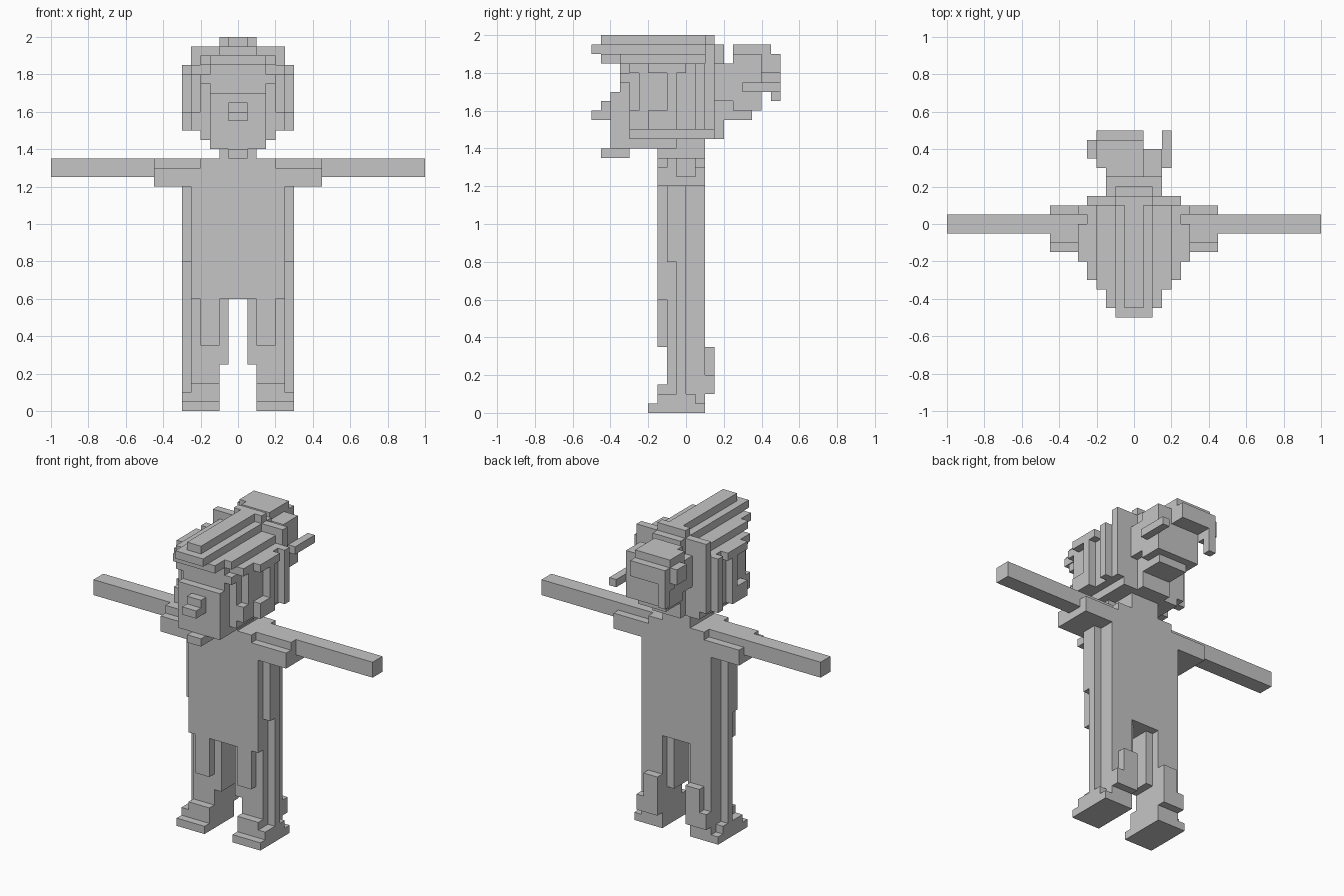
import bpy
import bmesh
import math
from mathutils import Vector

cube = bpy.data.objects.get("Cube")
if cube:
    bpy.data.objects.remove(cube, do_unlink=True)

UNIT = 0.05  # edge length of one block

grey = bpy.data.materials.new("plain_grey")
grey.use_nodes = True
colour = (0.56, 0.56, 0.56, 1)
grey.diffuse_color = colour
grey.node_tree.nodes["Principled BSDF"].inputs["Base Color"].default_value = colour


def span(across, deep, high):
    """Set of blocks filling a box given by three (low, high) ranges."""
    return {(i, j, k) for i in range(*across) for j in range(*deep) for k in range(*high)}


def centred(half, deep, high):
    """Box that is symmetrical about the middle plane."""
    return span((-half, half), deep, high)


def mirrored(blocks):
    return {(-i - 1, j, k) for i, j, k in blocks}


def build(name, *boxes):
    """Join boxes of blocks into one clean outer shell."""
    blocks = set().union(*boxes)
    bm = bmesh.new()
    cache = {}

    def corner(point):
        key = tuple(point)
        if key not in cache:
            cache[key] = bm.verts.new(Vector(key) * UNIT)
        return cache[key]

    for cell in blocks:
        for axis in range(3):
            u, v = (axis + 1) % 3, (axis + 2) % 3
            for side in (0, 1):
                beside = list(cell)
                beside[axis] += 2 * side - 1
                if tuple(beside) in blocks:
                    continue
                ring = []
                for a, b in ((0, 0), (1, 0), (1, 1), (0, 1)):
                    point = list(cell)
                    point[axis] += side
                    point[u] += a
                    point[v] += b
                    ring.append(corner(point))
                bm.faces.new(ring if side else ring[::-1])
    bmesh.ops.dissolve_limit(bm, angle_limit=math.radians(1), verts=bm.verts[:], edges=bm.edges[:])
    mesh = bpy.data.meshes.new(name)
    bm.to_mesh(mesh)
    bm.free()
    mesh.materials.append(grey)
    part = bpy.data.objects.new(name, mesh)
    bpy.context.collection.objects.link(part)


def build_pair(name, *boxes):
    blocks = set().union(*boxes)
    build("left_" + name, blocks)
    build("right_" + name, mirrored(blocks))


# Trunk and neck
build("torso",
      centred(5, (-3, 2), (12, 26)),
      centred(5, (-2, 1), (26, 27)),
      centred(4, (-3, 2), (26, 27)))
build("neck",
      centred(2, (-3, 2), (27, 30)))
build_pair("shirt_side",
           span((5, 6), (-2, 0), (16, 24)))

# Arms with short sleeves
build_pair("arm",
           span((5, 20), (-1, 1), (25, 27)))
build_pair("sleeve",
           span((5, 9), (-2, 1), (24, 27)),
           span((5, 9), (-3, 2), (24, 26)))

# Legs and boots
build_pair("leg",
           span((2, 5), (-2, 2), (1, 12)),
           span((1, 2), (-2, 1), (5, 12)))
build_pair("trouser_front",
           span((2, 4), (-3, -2), (7, 12)))
build_pair("trouser_stripe",
           span((5, 6), (-1, 0), (2, 16)))
build_pair("calf",
           span((2, 4), (2, 3), (2, 7)),
           span((4, 5), (2, 3), (2, 4)))
build_pair("boot",
           span((2, 6), (-4, 2), (0, 1)),
           span((2, 6), (-3, 1), (1, 2)),
           span((2, 5), (-3, 1), (2, 3)))

# Head and face
build("skull",
      centred(4, (-6, 3), (29, 37)),
      centred(5, (-5, 2), (30, 37)),
      centred(2, (3, 4), (29, 39)))
build("face",
      centred(3, (-8, -6), (29, 34)),
      centred(3, (-8, -1), (28, 29)),
      centred(3, (-7, -6), (34, 37)))
build("nose",
      centred(1, (-9, -8), (31, 33)),
      centred(1, (-10, -9), (31, 32)))
build("chin_beard",
      centred(1, (-9, -6), (27, 28)))
build_pair("brow",
           span((1, 4), (-7, -6), (35, 36)))

# Hair: stepped cap, crest, upright band at the back and side locks
build("hair_cap",
      centred(5, (-6, 2), (36, 37)),
      centred(4, (-7, 2), (37, 38)),
      centred(3, (-9, 2), (37, 38)),
      centred(2, (-10, 2), (38, 39)))
build("hair_crest",
      centred(1, (-9, 2), (39, 40)))
build("hair_band",
      centred(5, (2, 3), (30, 39)),
      centred(2, (2, 3), (39, 40)))
build_pair("side_lock",
           span((5, 6), (-4, 0), (36, 37)),
           span((5, 6), (-2, -1), (32, 36)),
           span((5, 6), (1, 2), (30, 37)))
build_pair("sideburn",
           span((4, 5), (-6, -1), (30, 32)),
           span((5, 6), (-4, -1), (30, 32)))

# Tied hair at the back, with an uneven fringe
build("hair_tail",
      centred(3, (3, 5), (33, 37)),
      centred(3, (5, 8), (32, 38)),
      centred(2, (4, 7), (31, 33)))
build("tail_flap",
      span((-3, 1), (5, 9), (38, 39)),
      span((-4, -3), (6, 9), (37, 39)),
      span((-5, -3), (7, 9), (36, 38)),
      span((-4, 1), (8, 10), (36, 38)),
      span((-4, -3), (8, 10), (35, 36)),
      span((-4, -3), (9, 10), (33, 35)))
build("tail_curl",
      span((3, 4), (6, 10), (34, 35)))
